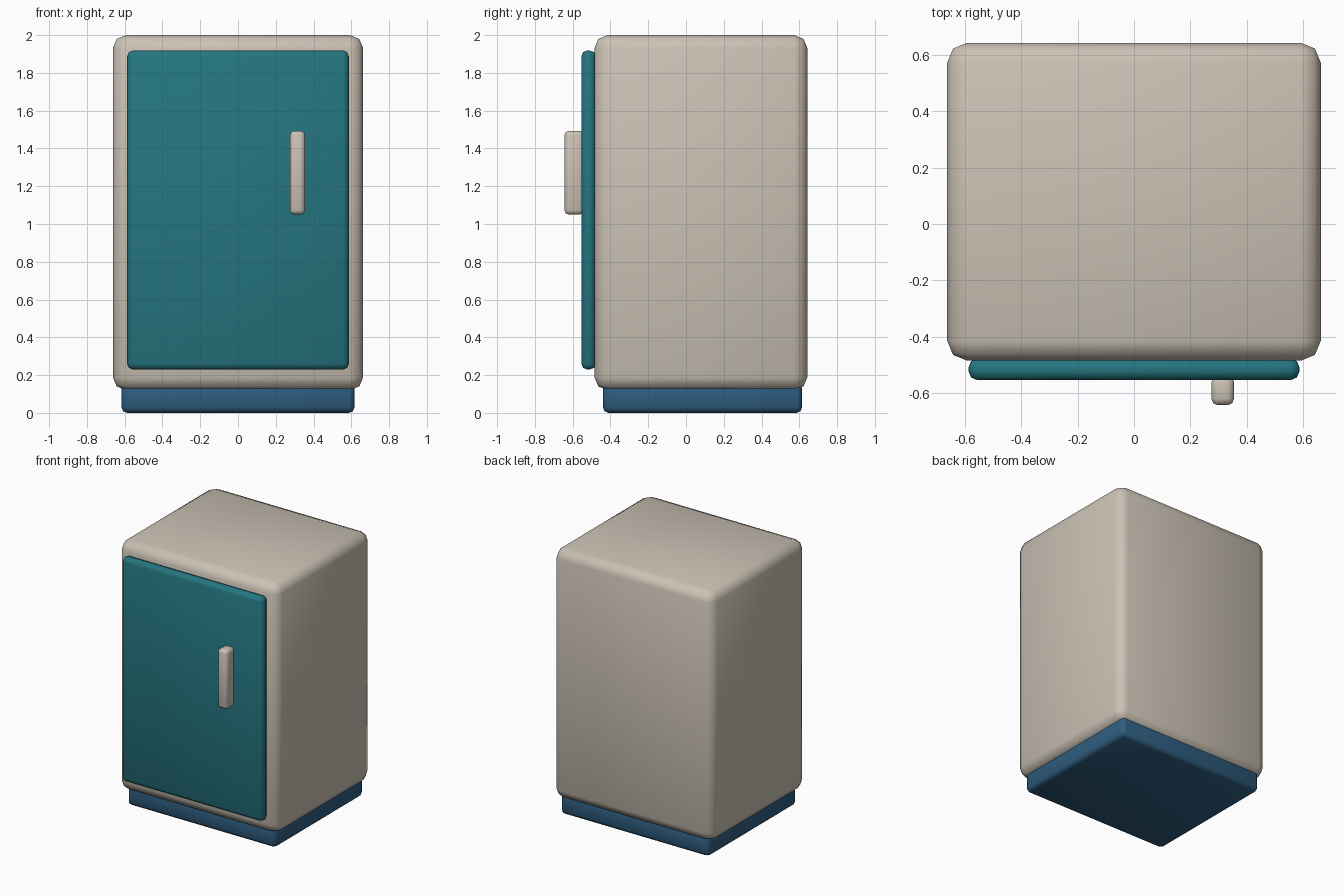
import bpy

if "Cube" in bpy.data.objects:
    bpy.data.objects.remove(bpy.data.objects["Cube"])


def material(name, rgb):
    m = bpy.data.materials.new(name)
    m.diffuse_color = (*rgb, 1.0)
    m.use_nodes = True
    m.node_tree.nodes["Principled BSDF"].inputs["Base Color"].default_value = m.diffuse_color
    return m


def rounded_box(name, lo, hi, radius, segments, mat):
    """Box between two corners with rounded, smooth-shaded edges."""
    centre = [(a + b) / 2 for a, b in zip(lo, hi)]
    bpy.ops.mesh.primitive_cube_add(size=1, location=centre)
    ob = bpy.context.object
    ob.name = name
    ob.scale = [b - a for a, b in zip(lo, hi)]
    bpy.ops.object.transform_apply(location=False, rotation=False, scale=True)
    bevel = ob.modifiers.new("rounded_edges", 'BEVEL')
    bevel.width = radius
    bevel.segments = segments
    bevel.limit_method = 'NONE'
    bpy.ops.object.modifier_apply(modifier=bevel.name)
    ob.data.materials.append(mat)
    bpy.ops.object.shade_smooth_by_angle(angle=0.87)
    return ob


cream = material("warm_cream", (0.60, 0.54, 0.46))
teal = material("teal", (0.018, 0.18, 0.215))
blue = material("deep_blue", (0.027, 0.107, 0.21))

# Plinth under the cabinet
rounded_box("base", (-0.617, -0.44, 0.0), (0.617, 0.615, 0.16), 0.03, 2, blue)

# Main cabinet
rounded_box("cabinet_body", (-0.663, -0.485, 0.12), (0.663, 0.643, 2.0), 0.07, 2, cream)

# Door panel on the front
rounded_box("door", (-0.587, -0.554, 0.23), (0.587, -0.478, 1.918), 0.03, 2, teal)

# Vertical door handle
rounded_box("door_handle", (0.275, -0.643, 1.05), (0.355, -0.54, 1.493), 0.022, 2, cream)
